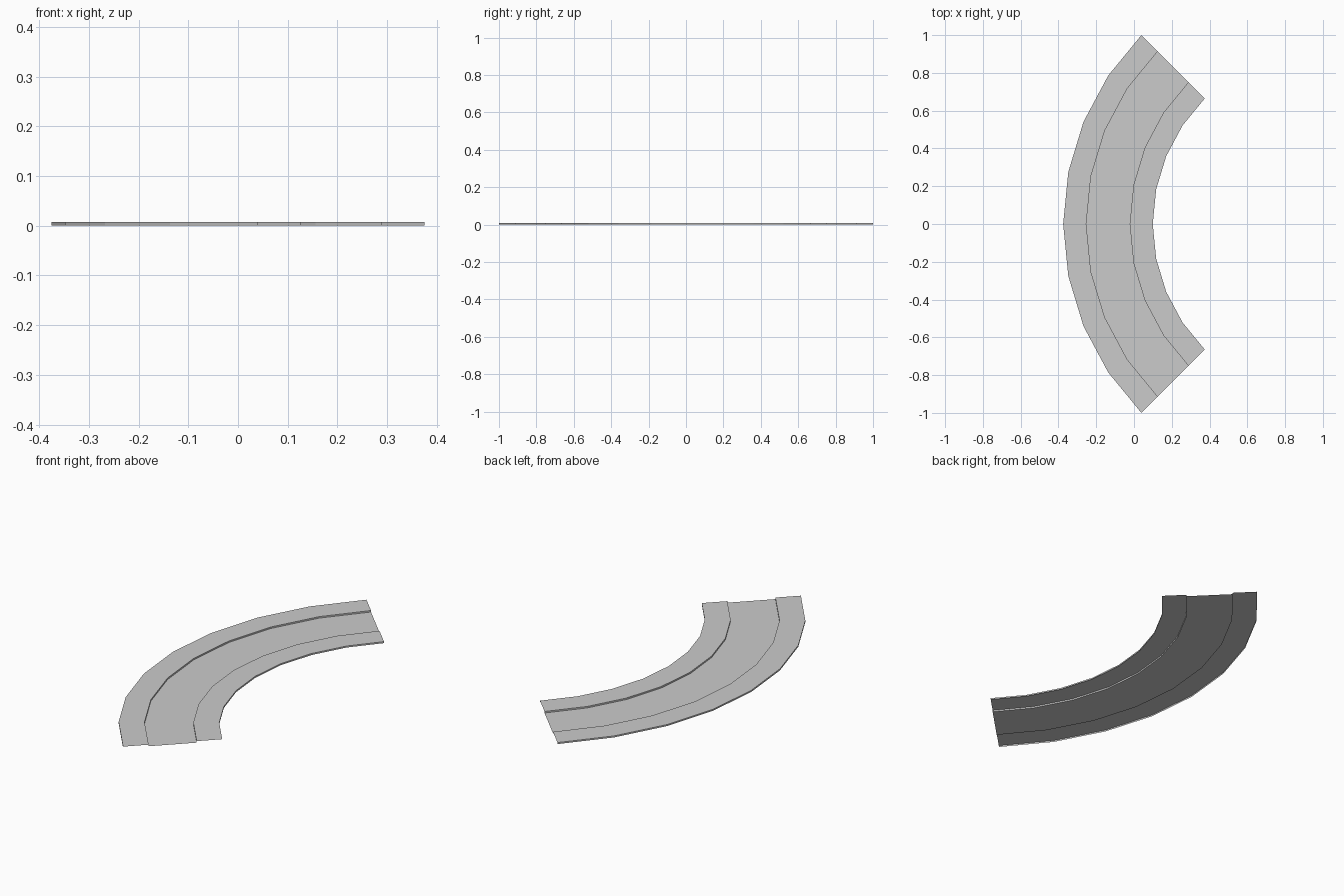
import bpy
from math import cos, sin, radians

if "Cube" in bpy.data.objects:
    bpy.data.objects.remove(bpy.data.objects["Cube"])

R_OUT, R_IN = 1.4142, 0.940   # outer and inner edge radius
WALK = 0.122                  # sidewalk width
HEIGHT = 0.008                # curb height
CENTRE_X = 1.0392             # centre of the bend
SEGMENTS = 8


def sweep(name, profile):
    """Sweep an open (radius, z) profile through the 90 degree bend."""
    verts, faces, n = [], [], len(profile)
    for i in range(SEGMENTS + 1):
        a = radians(-45 + 90 * i / SEGMENTS)
        verts += [(CENTRE_X - r * cos(a), r * sin(a), z) for r, z in profile]
    for i in range(SEGMENTS):
        for j in range(n - 1):
            k = i * n + j
            faces.append((k, k + n, k + n + 1, k + 1))
    mesh = bpy.data.meshes.new(name)
    mesh.from_pydata(verts, [], faces)
    # make the surface face up / outwards
    if sum(p.normal.z * p.area for p in mesh.polygons) < 0:
        mesh.flip_normals()
    obj = bpy.data.objects.new(name, mesh)
    bpy.context.collection.objects.link(obj)
    return obj


def sidewalk(name, r0, r1):
    """Raised strip with a curb face on each side, open underneath."""
    return sweep(name, [(r0, 0), (r0, HEIGHT), (r1, HEIGHT), (r1, 0)])


# Road surface
sweep("road_surface", [(R_IN + WALK, 0), (R_OUT - WALK, 0)])

# Raised sidewalks along both edges
sidewalk("inner_sidewalk", R_IN, R_IN + WALK)
sidewalk("outer_sidewalk", R_OUT - WALK, R_OUT)
